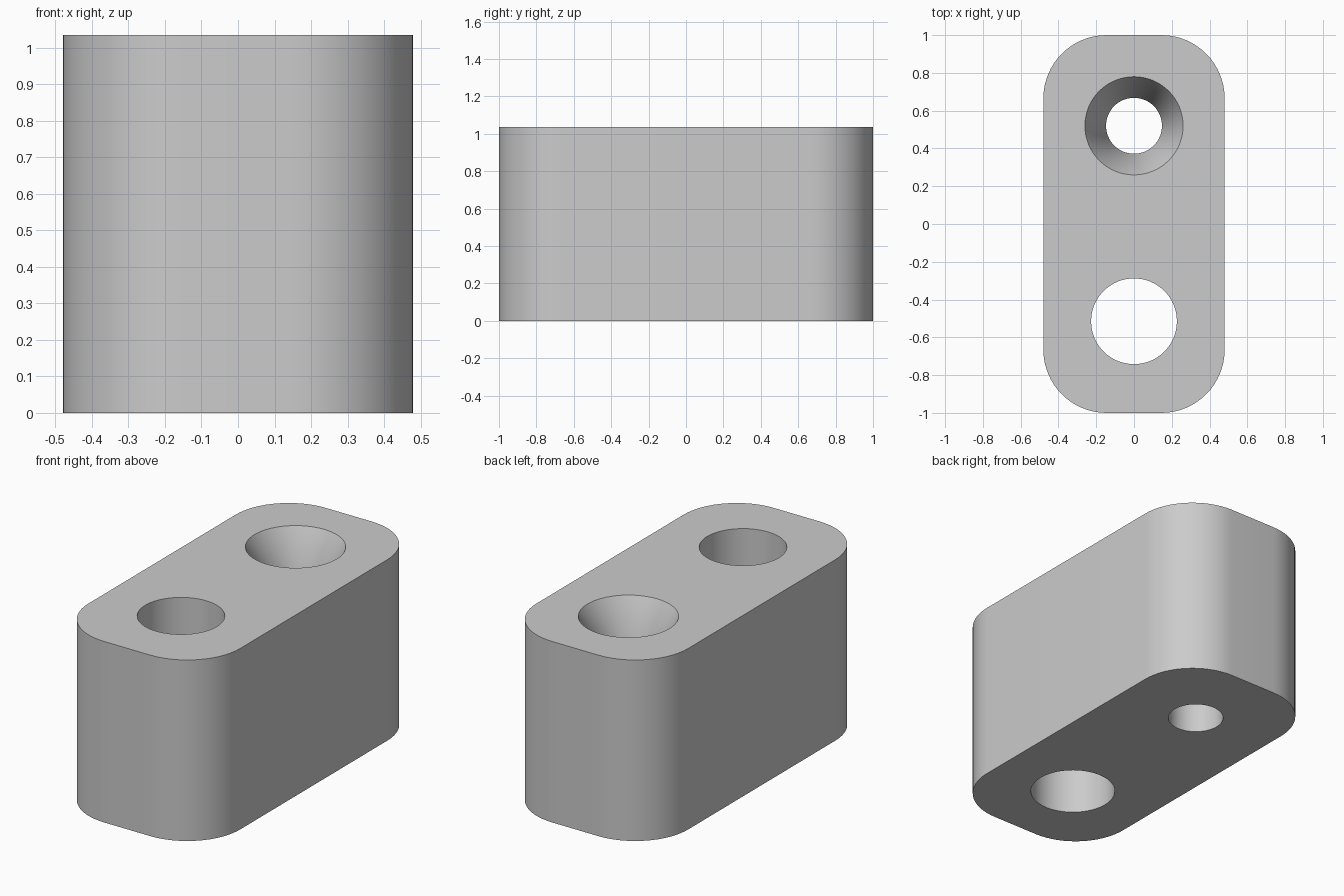
import bpy
import bmesh
from math import cos, sin, pi, radians

HALF_X, HALF_Y, HEIGHT, CORNER = 0.48, 1.0, 1.035, 0.335

if "Cube" in bpy.data.objects:
    bpy.data.objects.remove(bpy.data.objects["Cube"], do_unlink=True)

grey = bpy.data.materials.new("light grey")
grey.use_nodes = True
grey.diffuse_color = (0.6, 0.6, 0.6, 1)
grey.node_tree.nodes["Principled BSDF"].inputs["Base Color"].default_value = (0.6, 0.6, 0.6, 1)


def finish(bm, name):
    bmesh.ops.recalc_face_normals(bm, faces=bm.faces)
    mesh = bpy.data.meshes.new(name)
    bm.to_mesh(mesh)
    bm.free()
    mesh.materials.append(grey)
    obj = bpy.data.objects.new(name, mesh)
    bpy.context.collection.objects.link(obj)
    return obj


def rounded_block(name, steps=16):
    """Rounded rectangle extruded upwards."""
    bm = bmesh.new()
    verts = []
    for quarter, (sx, sy) in enumerate([(1, 1), (-1, 1), (-1, -1), (1, -1)]):
        for i in range(steps + 1):
            a = (quarter + i / steps) * pi / 2
            verts.append(bm.verts.new((sx * (HALF_X - CORNER) + CORNER * cos(a),
                                       sy * (HALF_Y - CORNER) + CORNER * sin(a), 0)))
    base = bm.faces.new(verts)
    top = bmesh.ops.extrude_face_region(bm, geom=[base])["geom"]
    bmesh.ops.translate(bm, vec=(0, 0, HEIGHT),
                        verts=[g for g in top if isinstance(g, bmesh.types.BMVert)])
    return finish(bm, name)


def turned_cutter(name, y, profile, sides=64):
    """Closed solid of revolution from (radius, height) pairs."""
    bm = bmesh.new()
    rings = [[bm.verts.new((r * cos(2 * pi * i / sides), y + r * sin(2 * pi * i / sides), z))
              for i in range(sides)] for r, z in profile]
    for low, high in zip(rings, rings[1:]):
        for i in range(sides):
            j = (i + 1) % sides
            bm.faces.new((low[i], low[j], high[j], high[i]))
    bm.faces.new(rings[0])
    bm.faces.new(rings[-1])
    obj = finish(bm, name)
    obj.hide_render = True
    return obj


block = rounded_block("spacer_block")

# Plain through hole at the front, countersunk screw hole at the back
cutters = [
    turned_cutter("plain_hole_cutter", -0.515, [(0.227, -0.1), (0.227, HEIGHT + 0.1)]),
    turned_cutter("countersunk_hole_cutter", 0.52,
                  [(0.148, -0.1), (0.148, HEIGHT - 0.22), (0.26, HEIGHT), (0.26, HEIGHT + 0.1)]),
]

bpy.ops.object.select_all(action="DESELECT")
block.select_set(True)
bpy.context.view_layer.objects.active = block
for cutter in cutters:
    cut = block.modifiers.new(cutter.name, "BOOLEAN")
    cut.operation = "DIFFERENCE"
    cut.solver = "EXACT"
    cut.object = cutter
    bpy.ops.object.modifier_apply(modifier=cut.name)
    bpy.data.objects.remove(cutter, do_unlink=True)

bpy.ops.object.shade_smooth_by_angle(angle=radians(30))
